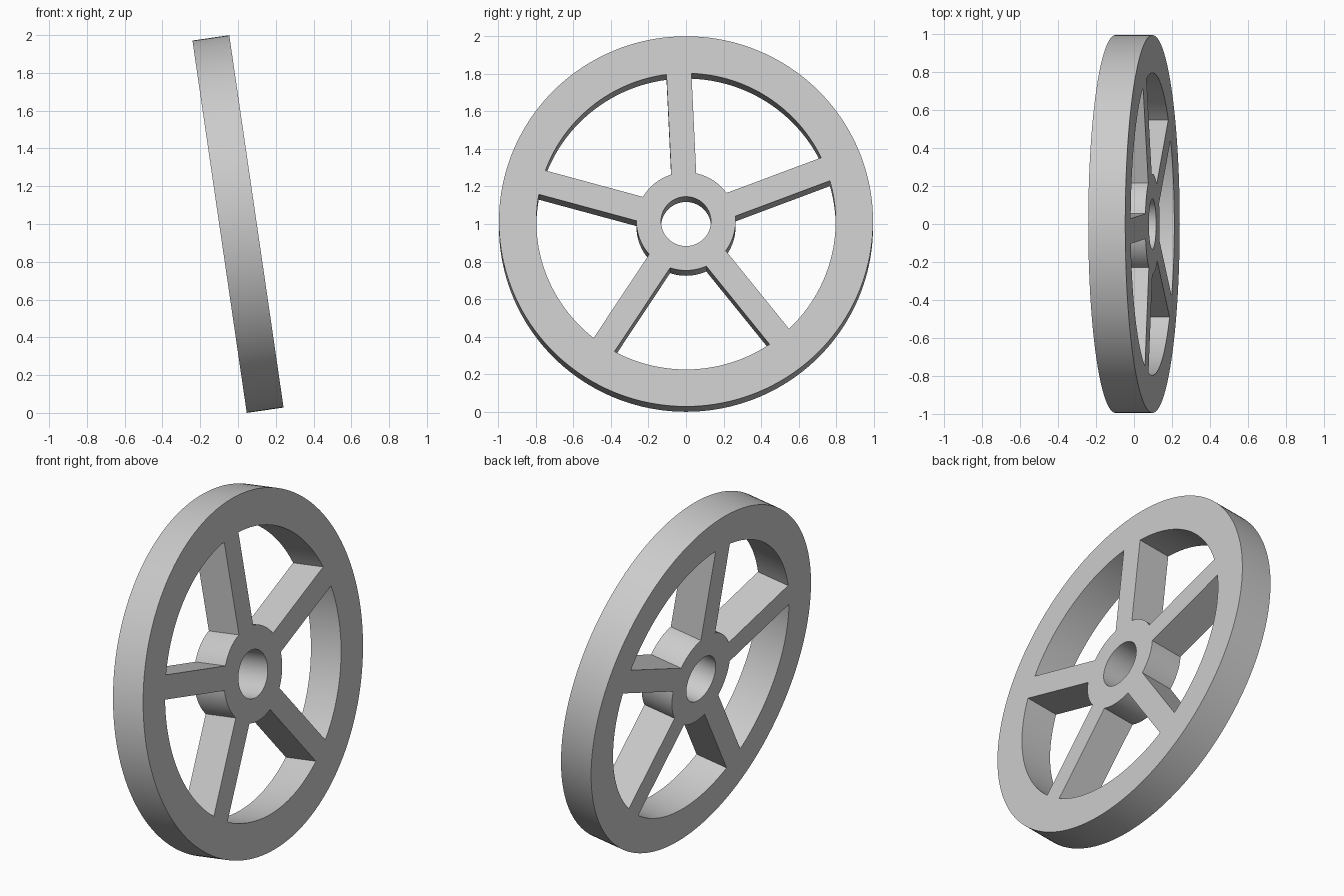
import bpy, bmesh
from math import sin, cos, asin, radians, tau
from mathutils import Matrix

cube = bpy.data.objects.get("Cube")
if cube:
    bpy.data.objects.remove(cube)

RIM_OUT, RIM_IN, HUB, BORE = 0.996, 0.797, 0.264, 0.133
WIDTH, SPOKE = 0.197, 0.133
SPOKES, FIRST = 5, radians(20.7)
TILT = radians(8.3)


def arc(r, a, b, n):
    return [(r * cos(a + (b - a) * i / n), r * sin(a + (b - a) * i / n)) for i in range(n + 1)]


def window(k):
    # opening between two spokes, bounded by the hub and the rim
    a, b = FIRST + k * tau / SPOKES, FIRST + (k + 1) * tau / SPOKES
    di, do = asin(SPOKE / 2 / HUB), asin(SPOKE / 2 / RIM_IN)
    return arc(HUB, a + di, b - di, 16) + arc(RIM_IN, b - do, a + do, 32)


# Flat outline of the wheel: rim, bore and spoke windows, given a thickness
outlines = [arc(RIM_OUT, 0, tau, 160)[:-1], arc(BORE, 0, tau, 64)[:-1]]
outlines += [window(k) for k in range(SPOKES)]
curve = bpy.data.curves.new("wheel_profile", 'CURVE')
curve.dimensions = '2D'
curve.fill_mode = 'BOTH'
curve.extrude = WIDTH / 2
for pts in outlines:
    s = curve.splines.new('POLY')
    s.points.add(len(pts) - 1)
    for p, (x, y) in zip(s.points, pts):
        p.co = (x, y, 0, 1)
    s.use_cyclic_u = True
wheel = bpy.data.objects.new("spoked_wheel", curve)
bpy.context.collection.objects.link(wheel)
bpy.ops.object.select_all(action='DESELECT')
wheel.select_set(True)
bpy.context.view_layer.objects.active = wheel
bpy.ops.object.convert(target='MESH')
wheel = bpy.context.object

# Weld the solid and lean it: axle along x, top towards -x
c, s = cos(TILT), sin(TILT)
lean = Matrix(((0, -s, c, 0), (1, 0, 0, 0), (0, c, s, RIM_OUT * c + WIDTH / 2 * s), (0, 0, 0, 1)))
bm = bmesh.new()
bm.from_mesh(wheel.data)
bmesh.ops.remove_doubles(bm, verts=bm.verts, dist=0.0005)
bmesh.ops.transform(bm, matrix=lean, verts=bm.verts)
bmesh.ops.recalc_face_normals(bm, faces=bm.faces)
bm.to_mesh(wheel.data)
bm.free()

# Plain grey finish
grey = bpy.data.materials.new("light_grey")
grey.use_nodes = True
colour = (0.6, 0.6, 0.6, 1)
grey.diffuse_color = colour
grey.node_tree.nodes["Principled BSDF"].inputs["Base Color"].default_value = colour
wheel.data.materials.clear()
wheel.data.materials.append(grey)
bpy.ops.object.shade_smooth_by_angle(angle=radians(30))
